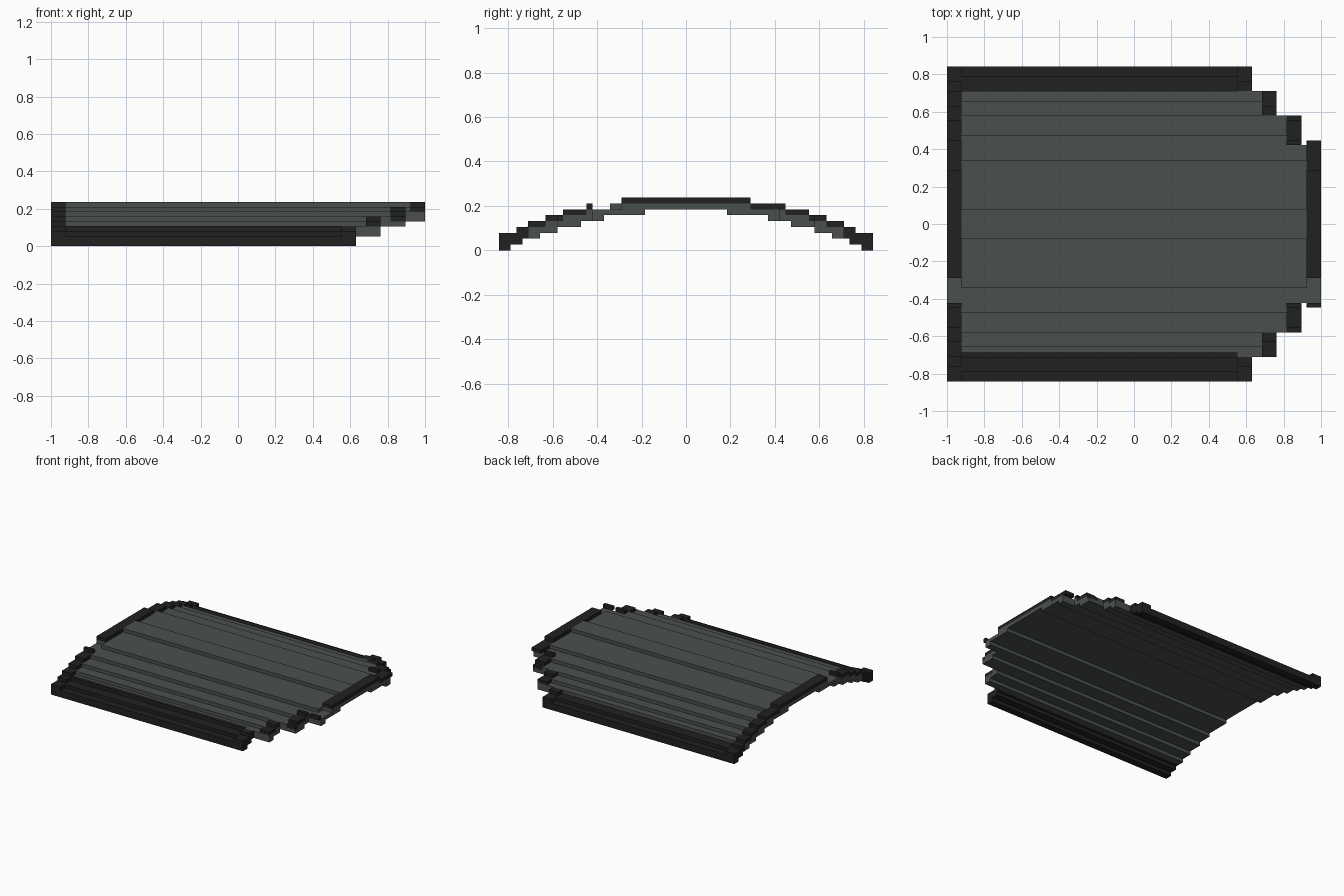
import bpy, bmesh

if "Cube" in bpy.data.objects:
    bpy.data.objects.remove(bpy.data.objects["Cube"])

U = 2 / 76  # one block unit

def material(name, rgb):
    m = bpy.data.materials.new(name)
    m.diffuse_color = (*rgb, 1)
    m.use_nodes = True
    m.node_tree.nodes["Principled BSDF"].inputs["Base Color"].default_value = m.diffuse_color
    return m

GREY = material("dark grey green", (0.071, 0.081, 0.071))
BLACK = material("near black", (0.0155, 0.0155, 0.0155))

# Stepped arch heights: (distance from centre line up to, height)
PANEL_TOP = [(3, 9), (13, 8), (18, 7), (22, 6), (25, 5), (27, 4), (30, 3), (32, 2)]
RIM_TOP = [(11, 9), (17, 8), (21, 7), (24, 6), (27, 5), (29, 4), (32, 3)]
RIM_BASE = [(y, z - 1) for y, z in RIM_TOP]
UNDERSIDE = [(7, 7), (14, 6), (18, 5), (22, 4), (25, 3), (28, 2), (30, 1), (32, 0)]

def stairs(table, y0, y1):
    """Stepped line of (y, z) points between y0 and y1."""
    pts, start = [], y0
    for edge, z in table:
        if edge <= start:
            continue
        end = min(edge, y1)
        pts += [(start, z), (end, z)]
        start = end
        if end == y1:
            break
    return pts

def extrude(name, outline, x0, x1, mat):
    """Extrude a (y, z) outline along x."""
    bm = bmesh.new()
    face = bm.faces.new([bm.verts.new((x0 * U, y * U, z * U)) for y, z in outline])
    new = bmesh.ops.extrude_face_region(bm, geom=[face])["geom"]
    bmesh.ops.translate(bm, vec=((x1 - x0) * U, 0, 0),
                        verts=[v for v in new if isinstance(v, bmesh.types.BMVert)])
    bmesh.ops.recalc_face_normals(bm, faces=bm.faces)
    me = bpy.data.meshes.new(name)
    bm.to_mesh(me)
    bm.free()
    me.materials.append(mat)
    bpy.context.collection.objects.link(bpy.data.objects.new(name, me))

def slab(name, y0, y1, top, bottom, x0, x1, mat, sides):
    """Stepped slab between two height tables; the middle one spans both sides."""
    upper, lower = stairs(top, y0, y1), stairs(bottom, y0, y1)
    if y0 == 0:
        flip = lambda pts: [(-y, z) for y, z in reversed(pts[1:])]
        upper, lower = flip(upper) + upper[1:], flip(lower) + lower[1:]
    outline = upper + lower[::-1]
    for s in sides:
        extrude(name, [(s * y, z) for y, z in outline], x0, x1, mat)

def rim(name, y0, y1, x0, x1, sides):
    """Black strip one unit thick following the arch."""
    pts = stairs(RIM_TOP, y0, y1)
    for (a, z), (b, _) in zip(pts[::2], pts[1::2]):
        for s in sides:
            lo = -b if a == 0 else a
            extrude(name, [(s * lo, z - 1), (s * b, z - 1), (s * b, z), (s * lo, z)],
                    x0, x1, BLACK)

# Lengthwise bands: inner edge, outer edge, right end
for y0, y1, end in [(0, 16, 38), (16, 22, 34), (22, 27, 29), (27, 32, 24)]:
    sides = (1,) if y0 == 0 else (1, -1)
    mat = BLACK if y0 == 27 else GREY
    slab("panel_band", y0, y1, PANEL_TOP, UNDERSIDE, -35, end - 3, mat, sides)
    for x0 in (-38, end - 3):
        slab("rim_support", y0, y1, RIM_BASE, UNDERSIDE, x0, x0 + 3, mat, sides)
        rim("end_rim", y0, y1, x0, x0 + 3, sides)

# Overhanging tips of the right rim
rim("rim_tip", 16, 17, 35, 38, (1, -1))

# Thin black strip along the front edge of the panel
extrude("front_edge_strip", [(-27.1, 3), (-26, 3), (-26, 4.1), (-27.1, 4.1)], -35, 21, BLACK)
